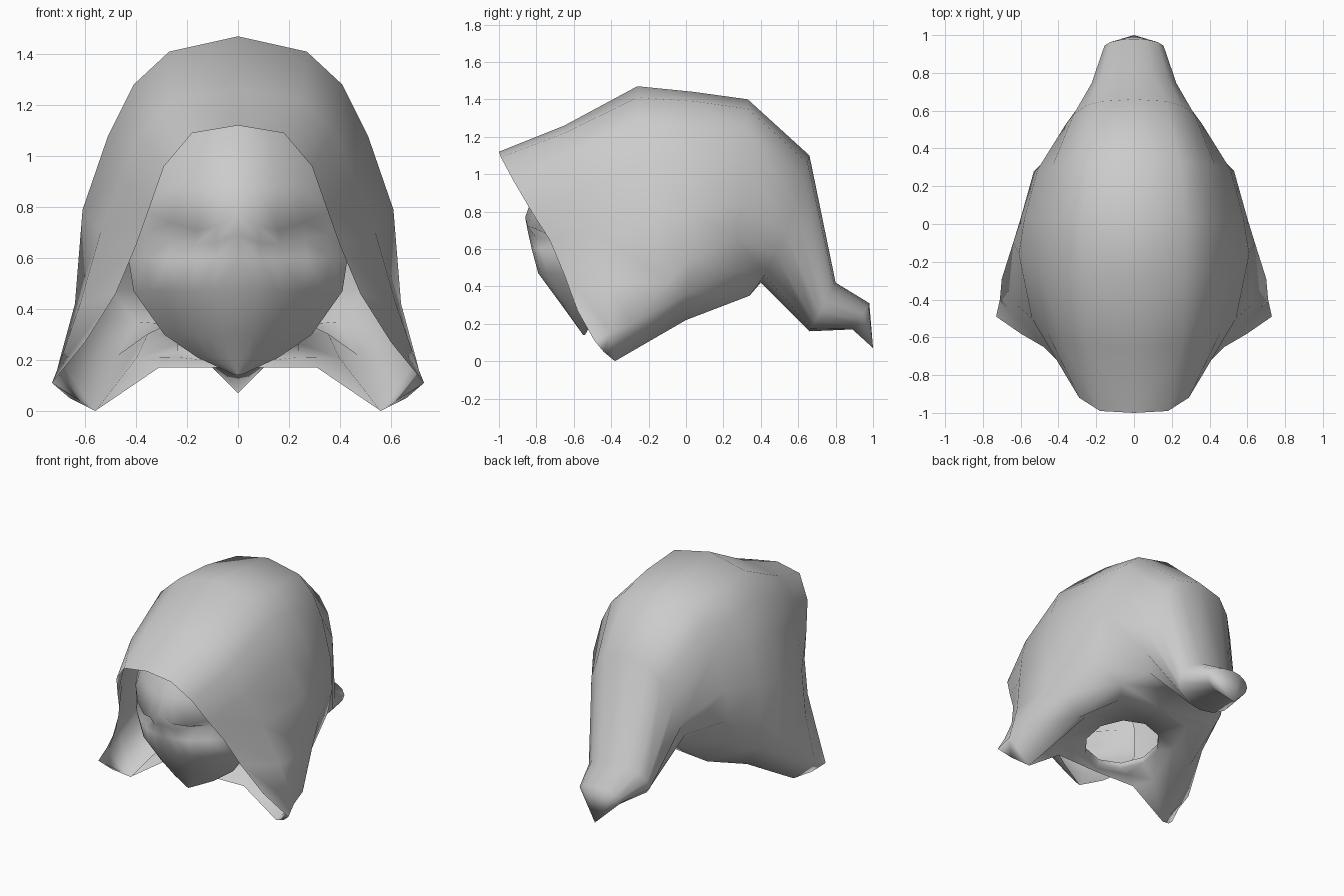
import bpy, bmesh, math
from mathutils import Vector

cube = bpy.data.objects.get("Cube")
if cube:
    bpy.data.objects.remove(cube, do_unlink=True)

cloth_grey = bpy.data.materials.new("plain_grey")
cloth_grey.use_nodes = True
colour = (0.6, 0.6, 0.6, 1)
cloth_grey.diffuse_color = colour
cloth_grey.node_tree.nodes["Principled BSDF"].inputs["Base Color"].default_value = colour


def half_ring(top, bottom, width, count=8):
    """Half an oval between two points on the centre plane."""
    top, bottom = Vector(top), Vector(bottom)
    ring = []
    for i in range(count):
        angle = math.pi * i / (count - 1)
        point = top.lerp(bottom, (1 - math.cos(angle)) / 2)
        point.x = width * math.sin(angle)
        ring.append(point)
    return ring


def strip(bm, rows):
    """Skin neighbouring rows of vertices with faces."""
    for lower, upper in zip(rows, rows[1:]):
        for i in range(len(lower) - 1):
            quad = [lower[i], lower[i + 1], upper[i + 1], upper[i]]
            bm.faces.new(quad)


def finish(bm, name, outward, sharp_angle):
    """Turn a half mesh into a mirrored, smooth-shaded object."""
    bmesh.ops.remove_doubles(bm, verts=bm.verts, dist=0.0005)
    bmesh.ops.recalc_face_normals(bm, faces=bm.faces)
    probe = max(bm.faces, key=lambda f: f.calc_center_median().dot(outward))
    if probe.normal.dot(outward) < 0:
        bmesh.ops.reverse_faces(bm, faces=bm.faces)
    mesh = bpy.data.meshes.new(name)
    bm.to_mesh(mesh)
    bm.free()
    mesh.materials.append(cloth_grey)
    obj = bpy.data.objects.new(name, mesh)
    bpy.context.collection.objects.link(obj)
    mirror = obj.modifiers.new("mirror", "MIRROR")
    mirror.use_clip = True
    bpy.ops.object.select_all(action="DESELECT")
    obj.select_set(True)
    bpy.context.view_layer.objects.active = obj
    bpy.ops.object.shade_smooth_by_angle(angle=math.radians(sharp_angle))


# Hood cross-sections, crown to hem, from the face opening to the tail
opening = [(0, -1, 1.12), (.18, -.99, 1.09), (.29, -.92, .96), (.35, -.82, .79),
           (.40, -.73, .65), (.48, -.65, .46), (.60, -.58, .27), (.73, -.49, .11)]
brim = [(0, -.65, 1.26), (.25, -.65, 1.22), (.38, -.63, 1.1), (.46, -.57, .92),
        (.54, -.50, .70), (.62, -.43, .42), (.71, -.40, .16), (.66, -.44, .05)]
crown = [(0, -.26, 1.47), (.27, -.26, 1.41), (.41, -.26, 1.28), (.51, -.22, 1.08),
         (.61, -.16, .79), (.64, -.10, .42), (.70, -.29, .20), (.56, -.38, 0)]
flank = [(0, .04, 1.44), (.27, .04, 1.39), (.40, .02, 1.25), (.51, .02, 1.05),
         (.58, .03, .80), (.60, .03, .55), (.57, 0, .36), (.47, 0, .22)]
rear = [(0, .33, 1.40), (.24, .33, 1.35), (.35, .32, 1.25), (.43, .31, 1.10),
        (.51, .29, .85), (.53, .28, .65), (.50, .27, .48), (.40, .34, .35)]
nape = [(0, .66, 1.10), (.17, .65, 1.06), (.25, .63, .97), (.32, .58, .84),
        (.36, .53, .70), (.33, .48, .57), (.22, .42, .46), (0, .40, .42)]
tail = half_ring((0, .80, .42), (0, .66, .16), .23)
tail_end = half_ring((0, .98, .31), (0, .89, .17), .16)

# Hood shell
bm = bmesh.new()
sections = [opening, brim, crown, flank, rear, nape, tail, tail_end]
rows = [[bm.verts.new(p) for p in s] for s in sections]
strip(bm, rows)

# Pointed end of the tail
tip = bm.verts.new((0, 1, .07))
for a, b in zip(rows[-1], rows[-1][1:]):
    bm.faces.new([a, b, tip])

# Underside, arched between the hem and a raised neck hole
bm.faces.new([row[-1] for row in rows[:3]])
hem = [bm.verts.new((0, -.39, .17)), bm.verts.new((.31, -.38, .17))]
hem += [row[-1] for row in rows[2:6]]
arch_lift = [0, .02, .09, .06, .02, 0]
arch, neck, collar = [], [], []
for i, (edge, lift) in enumerate(zip(hem, arch_lift)):
    angle = math.pi * (i / (len(hem) - 1) - 0.5)
    x, y = .25 * math.cos(angle), math.sin(angle)
    rim = Vector((x, .23 * y - .12, .25 + .05 * y))
    arch.append(bm.verts.new(edge.co.lerp(rim, .5) + Vector((0, 0, lift))))
    neck.append(bm.verts.new(rim))
    collar.append(bm.verts.new(rim + Vector((0, 0, .04))))
strip(bm, [hem, arch, neck, collar])
finish(bm, "hood", Vector((0, 0, 1)), 120)

# Face mask: rows of height, half width, front depth, side sweep
bm = bmesh.new()
columns = [0, .2, .38, .62, .84, 1]
brow_drop = [0, .05, .06, .03, -.01, 0]
socket = [0, .03, .11, .09, .02, 0]
mask_rows = [(1.20, .22, -.55, .15), (1.05, .34, -.72, .25),
             (.88, .40, -.82, .32), (.77, .42, -.86, .34),
             (.69, .43, -.845, .34), (.60, .43, -.825, .32),
             (.47, .41, -.79, .31), (.30, .29, -.665, .20),
             (.21, .16, -.60, .10), (.14, .01, -.55, .01)]
grid = []
for n, (z, width, front, sweep) in enumerate(mask_rows):
    row = []
    for f, drop, dent in zip(columns, brow_drop, socket):
        y = front + sweep * f ** 2
        y += dent if n == 4 else 0
        dz = drop if n == 3 else drop * .6 if n == 4 else 0
        row.append(bm.verts.new((width * f, y, z - dz)))
    grid.append(row)
strip(bm, grid)
finish(bm, "face_mask", Vector((0, -1, 0)), 100)
